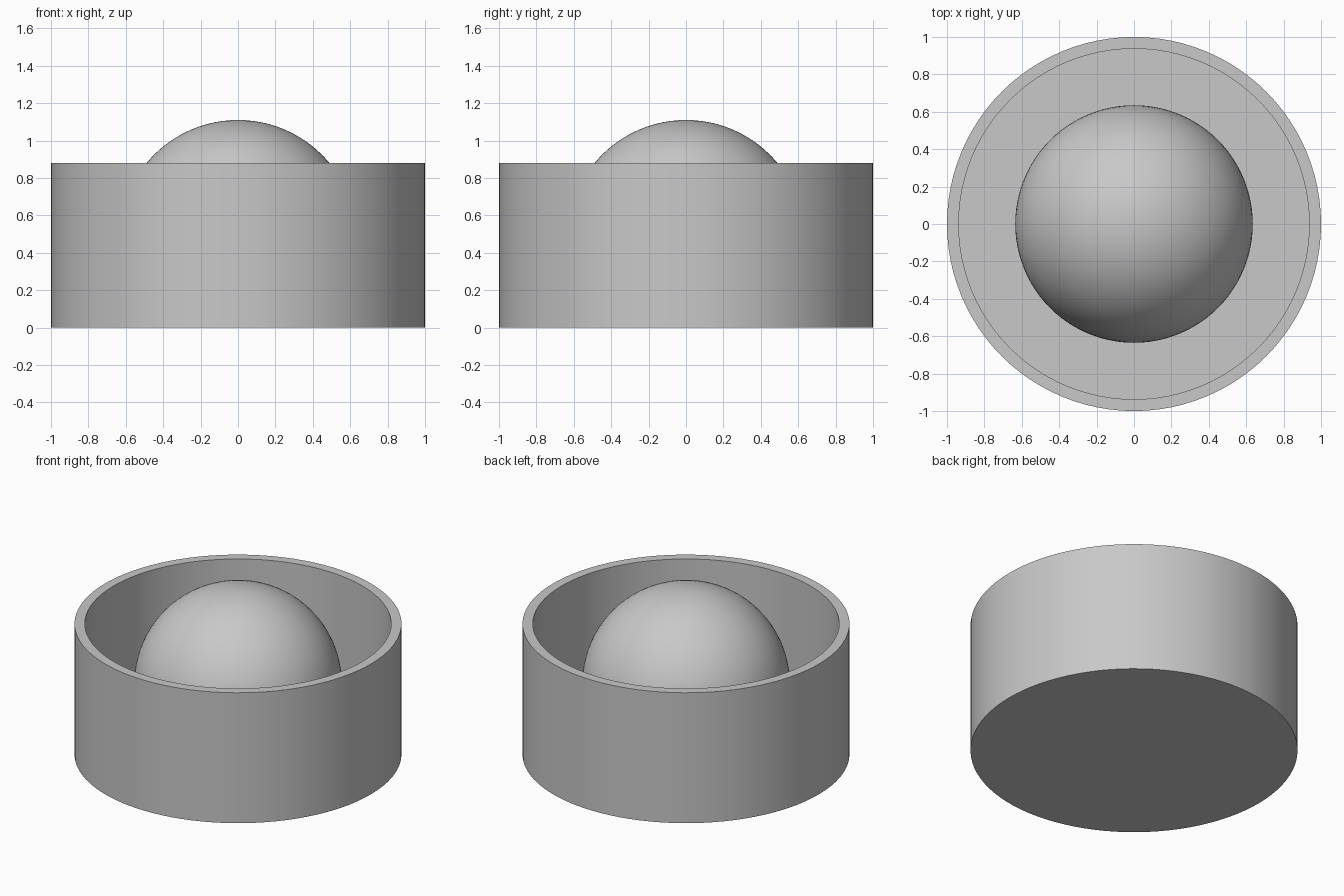
import bpy, bmesh, math
from mathutils import Vector

if "Cube" in bpy.data.objects:
    bpy.data.objects.remove(bpy.data.objects["Cube"], do_unlink=True)

SEGMENTS = 96
HEIGHT, WALL, FLOOR = 0.88, 0.063, 0.06
BALL_RADIUS, BALL_Z = 0.635, 0.475

grey = bpy.data.materials.new("plain grey")
grey.use_nodes = True
colour = (0.58, 0.58, 0.58, 1)
grey.diffuse_color = colour
grey.node_tree.nodes["Principled BSDF"].inputs["Base Color"].default_value = colour


def add_object(name, bm):
    """Turn a bmesh into a grey object, smooth except at sharp edges."""
    bmesh.ops.recalc_face_normals(bm, faces=bm.faces)
    mesh = bpy.data.meshes.new(name)
    bm.to_mesh(mesh)
    bm.free()
    mesh.materials.append(grey)
    obj = bpy.data.objects.new(name, mesh)
    bpy.context.collection.objects.link(obj)
    bpy.ops.object.select_all(action='DESELECT')
    obj.select_set(True)
    bpy.context.view_layer.objects.active = obj
    bpy.ops.object.shade_smooth_by_angle(angle=math.radians(30))
    return obj


# Round cup: one wall profile spun about z, with closed base and floor
bm = bmesh.new()
inner = 1 - WALL
profile = [(0, 0), (1, 0), (1, HEIGHT), (inner, HEIGHT), (inner, FLOOR), (0, FLOOR)]
verts = [bm.verts.new((x, 0, z)) for x, z in profile]
edges = [bm.edges.new(pair) for pair in zip(verts, verts[1:])]
bmesh.ops.spin(bm, geom=verts + edges, cent=(0, 0, 0), axis=(0, 0, 1),
               angle=math.tau, steps=SEGMENTS)
bmesh.ops.remove_doubles(bm, verts=bm.verts, dist=0.0001)
add_object("round_cup", bm)

# Ball resting in the cup, trimmed flat just inside the floor
bm = bmesh.new()
bmesh.ops.create_uvsphere(bm, u_segments=SEGMENTS, v_segments=48, radius=BALL_RADIUS)
bmesh.ops.translate(bm, verts=bm.verts, vec=Vector((0, 0, BALL_Z)))
cut = bmesh.ops.bisect_plane(bm, geom=bm.verts[:] + bm.edges[:] + bm.faces[:],
                             plane_co=(0, 0, FLOOR / 2), plane_no=(0, 0, 1),
                             clear_inner=True)
rim = [e for e in cut["geom_cut"] if isinstance(e, bmesh.types.BMEdge)]
bmesh.ops.contextual_create(bm, geom=rim)
add_object("ball", bm)
